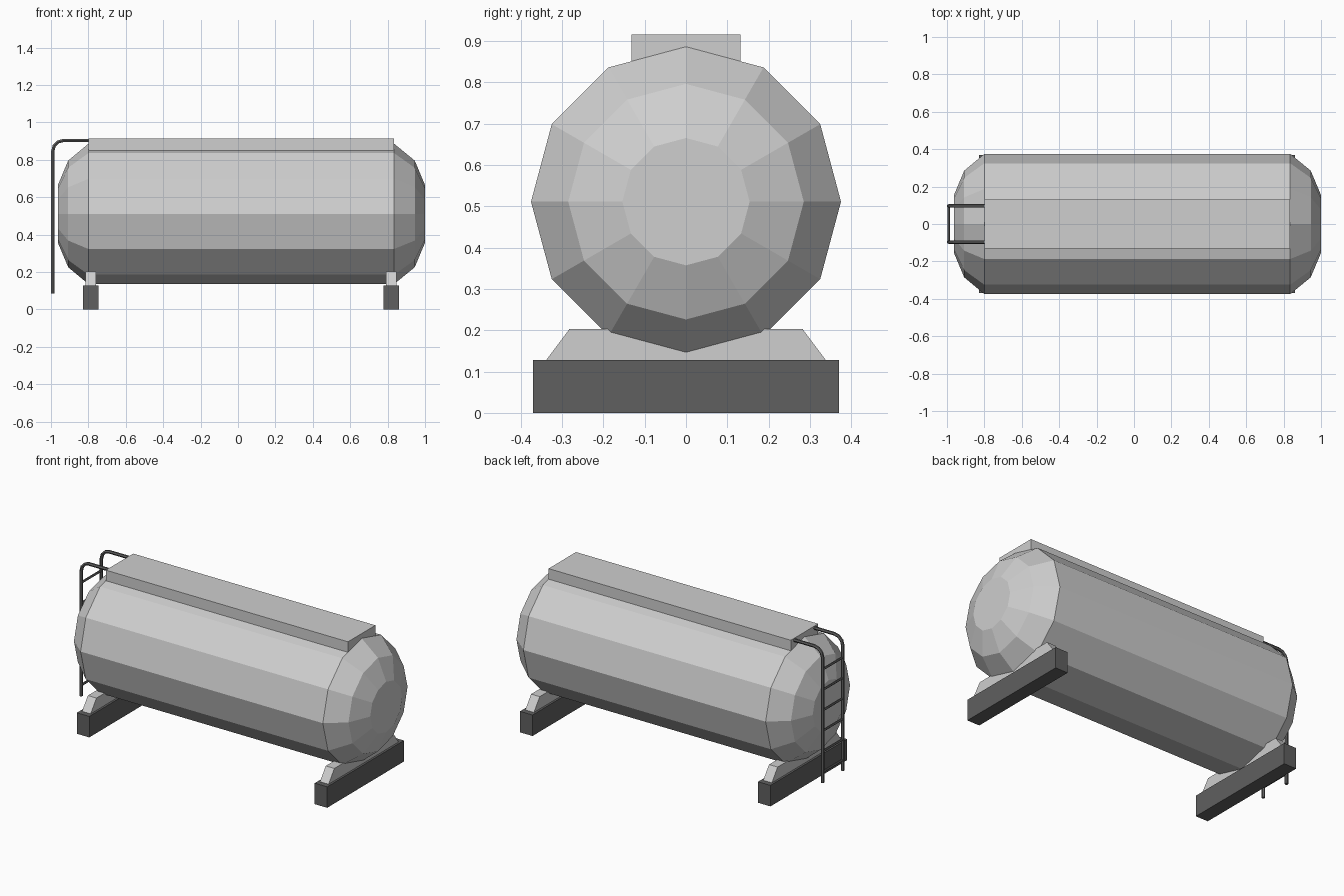
import bpy, bmesh, math
from mathutils import Vector

if "Cube" in bpy.data.objects:
    bpy.data.objects.remove(bpy.data.objects["Cube"])


def material(name, v):
    m = bpy.data.materials.new(name)
    m.diffuse_color = (v, v, v, 1)
    m.use_nodes = True
    m.node_tree.nodes["Principled BSDF"].inputs["Base Color"].default_value = m.diffuse_color
    return m


LIGHT = material("light grey", 0.62)
DARK = material("dark grey", 0.117)


def finish(name, bm, mat):
    bmesh.ops.recalc_face_normals(bm, faces=bm.faces)
    me = bpy.data.meshes.new(name)
    bm.to_mesh(me)
    bm.free()
    me.materials.append(mat)
    ob = bpy.data.objects.new(name, me)
    bpy.context.collection.objects.link(ob)
    return ob


def loft(name, loops, mat):
    """Skin a list of equal-length point loops and cap both ends."""
    bm = bmesh.new()
    rings = [[bm.verts.new(p) for p in loop] for loop in loops]
    n = len(rings[0])
    for a, b in zip(rings, rings[1:]):
        for i in range(n):
            j = (i + 1) % n
            bm.faces.new((a[i], a[j], b[j], b[i]))
    bm.faces.new(rings[0])
    bm.faces.new(rings[-1])
    return finish(name, bm, mat)


def prism(name, profile, x0, x1, mat):
    """Extrude a (y, z) profile along x."""
    return loft(name, [[(x, y, z) for y, z in profile] for x in (x0, x1)], mat)


def rect(w, z0, z1):
    return [(-w, z0), (w, z0), (w, z1), (-w, z1)]


def tube(name, path, r, side, mat, sides=6):
    """Tube along a planar path; side is the normal of that plane."""
    pts = [Vector(p) for p in path]
    side = Vector(side)
    loops = []
    for i, p in enumerate(pts):
        t = (pts[min(i + 1, len(pts) - 1)] - pts[max(i - 1, 0)]).normalized()
        up = side.cross(t)
        angles = [2 * math.pi * k / sides for k in range(sides)]
        loops.append([p + r * (math.cos(a) * side + math.sin(a) * up) for a in angles])
    return loft(name, loops, mat)


# Twelve-sided tank with stepped domed ends
TANK_Z = 0.511
rings = [(-0.963, 0.154), (-0.908, 0.285), (-0.80, 0.375),
         (0.835, 0.375), (0.945, 0.285), (1.0, 0.154)]
loft("tank", [[(x, r * math.sin(k * math.pi / 6), TANK_Z + r * math.cos(k * math.pi / 6))
               for k in range(12)] for x, r in rings], LIGHT)

# Raised walkway along the top
prism("top_walkway", rect(0.132, 0.80, 0.915), -0.80, 0.835, LIGHT)

# Saddles on dark support beams
for label, x in (("left", -0.787), ("right", 0.819)):
    prism(label + "_beam", rect(0.37, 0, 0.128), x - 0.042, x + 0.042, DARK)
    prism(label + "_saddle", [(-0.338, 0.128), (0.338, 0.128), (0.282, 0.203), (-0.282, 0.203)],
          x - 0.029, x + 0.029, LIGHT)

# Ladder: bent rails and rungs at the left end
RAIL_X, RAIL_Y, TOP, BEND = -0.99, 0.097, 0.903, 0.055
bend = [(RAIL_X + BEND * (1 - math.cos(a)), TOP - BEND * (1 - math.sin(a)))
        for a in (math.radians(d) for d in (0, 30, 60, 90))]
for label, y in (("front", -RAIL_Y), ("back", RAIL_Y)):
    path = [(RAIL_X, y, 0.085)] + [(x, y, z) for x, z in bend] + [(-0.79, y, TOP)]
    tube("ladder_rail_" + label, path, 0.010, (0, 1, 0), DARK)
for i in range(6):
    z = 0.15 + 0.125 * i
    tube(f"ladder_rung_{i + 1}", [(RAIL_X, -RAIL_Y, z), (RAIL_X, RAIL_Y, z)],
         0.007, (1, 0, 0), DARK)
